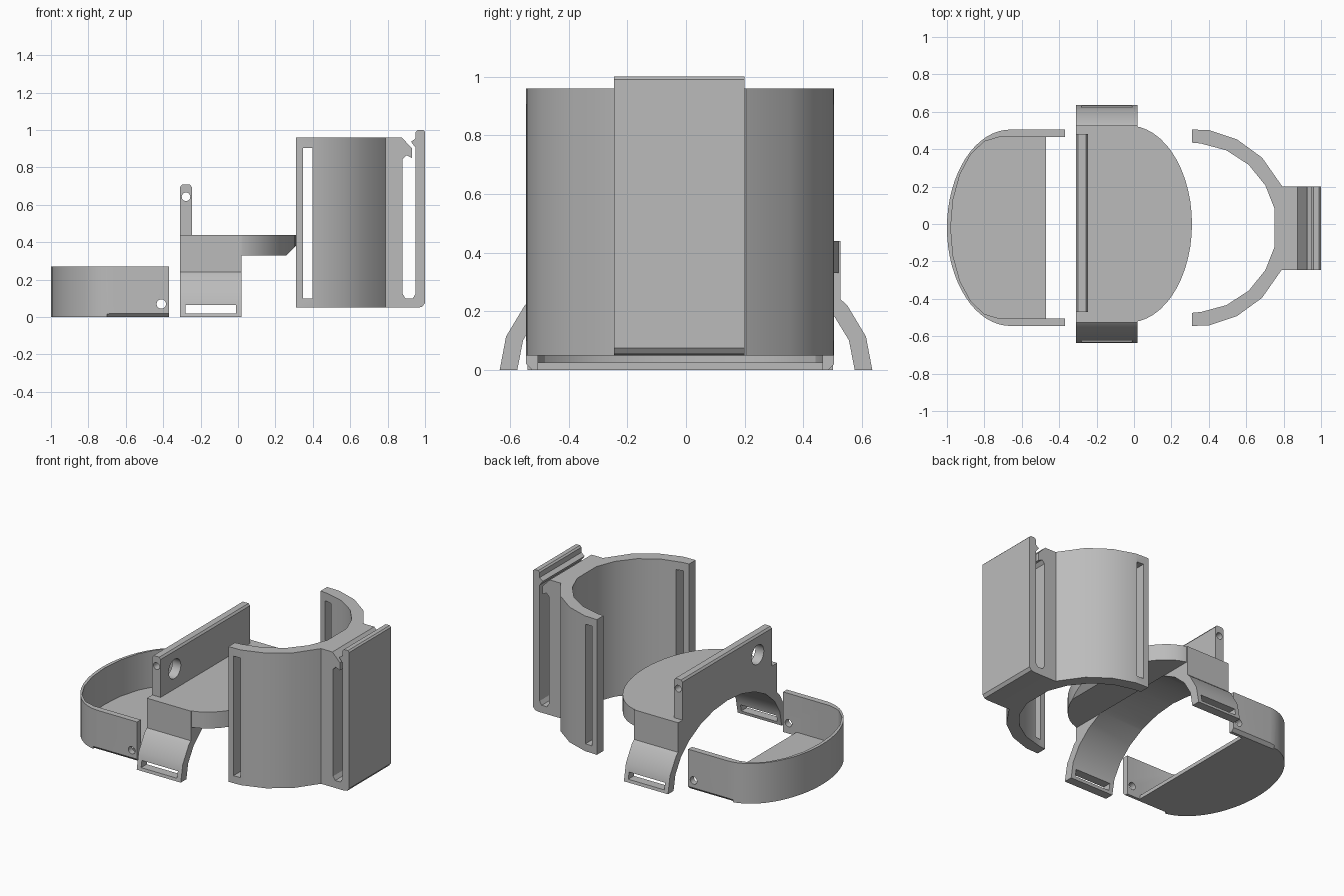
import bpy, bmesh
from math import sin, cos, radians

cube = bpy.data.objects.get("Cube")
if cube:
    bpy.data.objects.remove(cube)

MID = -0.02  # symmetry line in y of the tray and the cuff

grey = bpy.data.materials.new("plain grey")
grey.use_nodes = True
grey.diffuse_color = (0.5, 0.5, 0.5, 1)
grey.node_tree.nodes["Principled BSDF"].inputs["Base Color"].default_value = (0.5, 0.5, 0.5, 1)

# Where the profile's (a, b) and the extrusion depth d go
PLACE = {"x": lambda a, b, d: (d, a, b),
         "y": lambda a, b, d: (a, d, b),
         "z": lambda a, b, d: (a, b, d)}


def prism(name, profile, axis, lo, hi):
    """Extrude a closed 2D profile along an axis."""
    bm = bmesh.new()
    place = PLACE[axis]
    low = [bm.verts.new(place(a, b, lo)) for a, b in profile]
    high = [bm.verts.new(place(a, b, hi)) for a, b in profile]
    bm.faces.new(low)
    bm.faces.new(high)
    n = len(profile)
    for i in range(n):
        j = (i + 1) % n
        bm.faces.new((low[i], low[j], high[j], high[i]))
    bmesh.ops.recalc_face_normals(bm, faces=bm.faces)
    mesh = bpy.data.meshes.new(name)
    bm.to_mesh(mesh)
    bm.free()
    mesh.materials.append(grey)
    obj = bpy.data.objects.new(name, mesh)
    bpy.context.collection.objects.link(obj)
    return obj


def rect(a0, a1, b0, b1):
    return [(a0, b0), (a1, b0), (a1, b1), (a0, b1)]


def arc(ca, cb, ra, rb, angles):
    return [(ca + ra * cos(radians(t)), cb + rb * sin(radians(t))) for t in angles]


def steps(start, end, count):
    return [start + (end - start) * i / count for i in range(count + 1)]


def combine(obj, other, operation):
    """Apply a boolean and remove the helper object."""
    mod = obj.modifiers.new("join", "BOOLEAN")
    mod.operation = operation
    mod.solver = "EXACT"
    mod.object = other
    bpy.context.view_layer.update()
    bpy.context.view_layer.objects.active = obj
    bpy.ops.object.modifier_apply(modifier=mod.name)
    bpy.data.objects.remove(other)


def add(obj, *args):
    combine(obj, prism("helper", *args), "UNION")


def cut(obj, *args):
    combine(obj, prism("helper", *args), "DIFFERENCE")


def smooth(obj, angle=25):
    bpy.ops.object.select_all(action="DESELECT")
    obj.select_set(True)
    bpy.context.view_layer.objects.active = obj
    bpy.ops.object.shade_smooth_by_angle(angle=radians(angle))


# Toe tray: rounded wall, floor and pivot holes
outer = [(-0.37, MID + 0.525)] + arc(-0.66, MID, 0.34, 0.525, steps(90, 270, 32)) + [(-0.37, MID - 0.525)]
inner = [(-0.3, MID + 0.485)] + arc(-0.72, MID, 0.26, 0.485, steps(90, 270, 10)) + [(-0.3, MID - 0.485)]
tray = prism("toe_tray", outer, "z", 0, 0.27)
cut(tray, inner, "z", 0.025, 0.4)
cut(tray, rect(-0.47, -0.3, MID - 0.485, MID + 0.485), "z", -0.1, 0.1)
cut(tray, arc(-0.41, 0.07, 0.025, 0.025, steps(0, 345, 23)), "y", -0.8, 0.8)
for side in (-1, 1):
    edge = MID + side * 0.525
    cut(tray, [(edge - side * 0.03, -0.01), (edge + side * 0.01, -0.01), (edge + side * 0.01, 0.03)],
        "x", -0.7, -0.3)
smooth(tray)

# Saddle: arched body with two strap legs and a D-shaped deck
deck = [(-0.31, 0.527), (-0.03, 0.527)] + arc(-0.03, 0, 0.34, 0.527, steps(80, -80, 24)) + \
       [(-0.03, -0.527), (-0.31, -0.527)]
saddle = prism("saddle", deck, "z", 0.33, 0.44)
cut(saddle, [(0.25, 0.32), (0.4, 0.32), (0.4, 0.47)], "y", -0.8, 0.8)
add(saddle, rect(-0.31, 0.018, -0.527, 0.527), "z", 0.1, 0.44)
add(saddle, arc(0, 0, 0.635, 0.44, steps(0, 180, 12)), "x", -0.31, 0.018)
cut(saddle, [(0.575, -0.1)] + arc(0, 0, 0.575, 0.39, steps(0, 180, 12)) + [(-0.575, -0.1)],
    "x", -0.4, 0.018)
cut(saddle, rect(-0.28, -0.012, 0.02, 0.065), "y", -0.8, 0.8)
smooth(saddle)

# Upright plate on the saddle, with a cord hole and a pin bore
plate = prism("upright_plate", [(-0.31, 0.43), (-0.247, 0.43), (-0.247, 0.695), (-0.257, 0.708),
                                (-0.3, 0.708), (-0.31, 0.695)], "y", -0.47, 0.48)
cut(plate, arc(-0.32, 0.575, 0.065, 0.065, steps(0, 345, 23)), "x", -0.5, 0)
cut(plate, arc(-0.278, 0.643, 0.023, 0.023, steps(0, 337.5, 15)), "y", -0.8, 0.8)
smooth(plate)

# Cuff: faceted half ring with strap slots near its tips
out_angles = [80, 63, 45, 25]
in_angles = [84, 66, 48, 30, 13]
ring = [(0.31, MID + 0.525)] + arc(0.31, MID, 0.53, 0.53, out_angles + [-t for t in reversed(out_angles)])
ring += [(0.31, MID - 0.525), (0.31, MID - 0.455)]
ring += arc(0.31, MID, 0.453, 0.453, [-t for t in in_angles] + in_angles[::-1]) + [(0.31, MID + 0.455)]
cuff = prism("cuff", ring, "z", 0.05, 0.96)
cut(cuff, rect(0.347, 0.397, 0.1, 0.905), "y", -0.8, 0.8)
smooth(cuff)

# Belt clip: springy outer tongue with a snap hook
clip = [(0.77, 0.05), (0.96, 0.05), (0.985, 0.055), (1, 0.075), (1, 0.99), (0.99, 1), (0.96, 1), (0.95, 0.99),
        (0.95, 0.955), (0.925, 0.937), (0.95, 0.905), (0.95, 0.125), (0.935, 0.1), (0.895, 0.1),
        (0.88, 0.125), (0.88, 0.845), (0.9, 0.865), (0.93, 0.85), (0.93, 0.903), (0.875, 0.96), (0.77, 0.96)]
smooth(prism("belt_clip", clip, "y", -0.245, 0.2))
